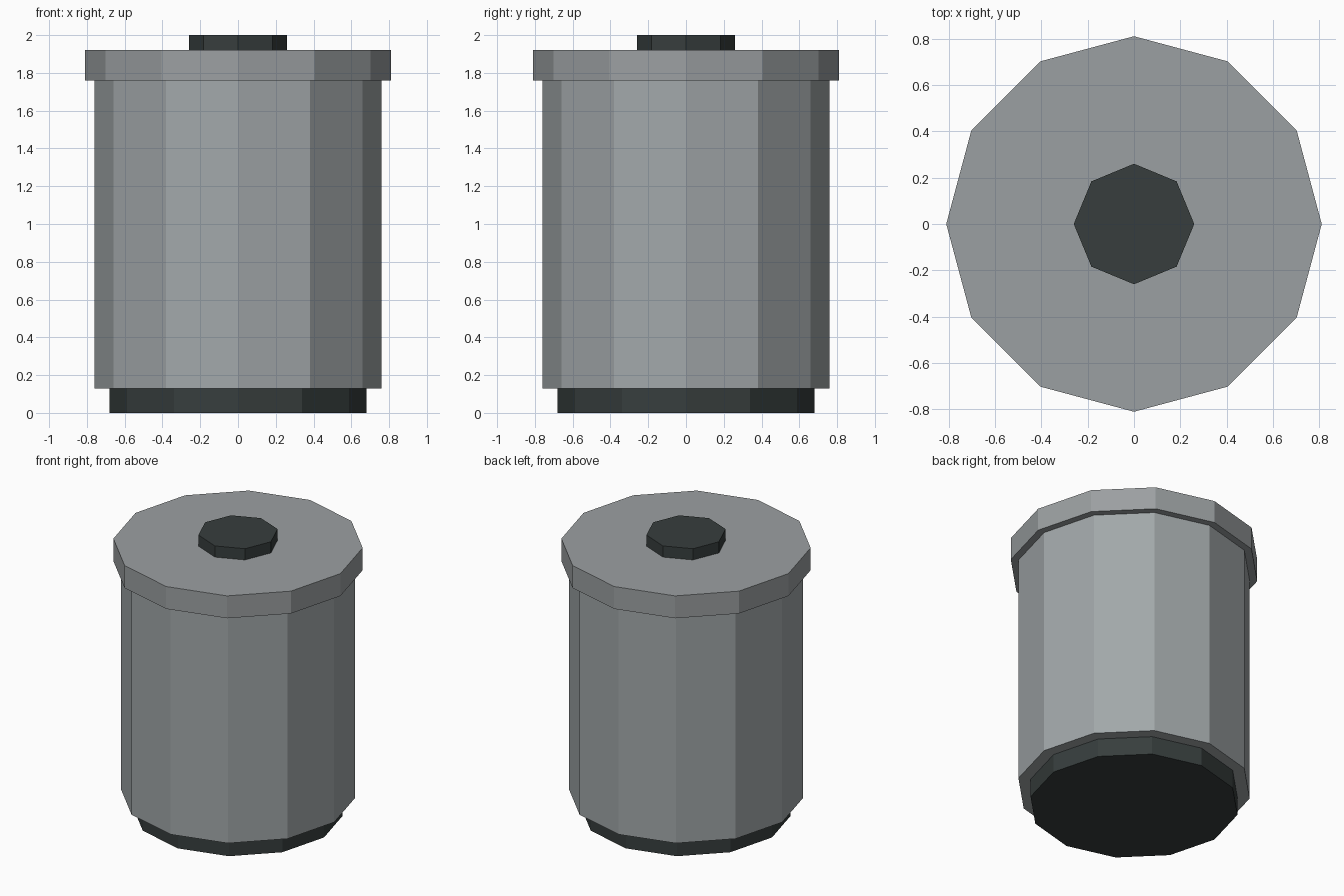
import bpy

if "Cube" in bpy.data.objects:
    bpy.data.objects.remove(bpy.data.objects["Cube"])


def material(name, rgb):
    m = bpy.data.materials.new(name)
    m.diffuse_color = (*rgb, 1.0)
    m.use_nodes = True
    m.node_tree.nodes["Principled BSDF"].inputs["Base Color"].default_value = m.diffuse_color
    return m


body_grey = material("body grey", (0.36, 0.39, 0.40))
lid_grey = material("lid grey", (0.33, 0.35, 0.36))
dark = material("dark charcoal", (0.038, 0.048, 0.047))


def drum(name, radius, z0, z1, sides, mat):
    """Upright flat-sided cylinder between two heights."""
    bpy.ops.mesh.primitive_cylinder_add(
        vertices=sides, radius=radius, depth=z1 - z0,
        location=(0, 0, (z0 + z1) / 2))
    ob = bpy.context.object
    ob.name = name
    ob.data.materials.append(mat)
    return ob


# Recessed foot, main canister, overhanging lid and its knob
drum("base", 0.68, 0.0, 0.13, 12, dark)
drum("body", 0.76, 0.13, 1.76, 12, body_grey)
drum("lid", 0.81, 1.76, 1.92, 12, lid_grey)
drum("knob", 0.26, 1.92, 2.0, 8, dark)
